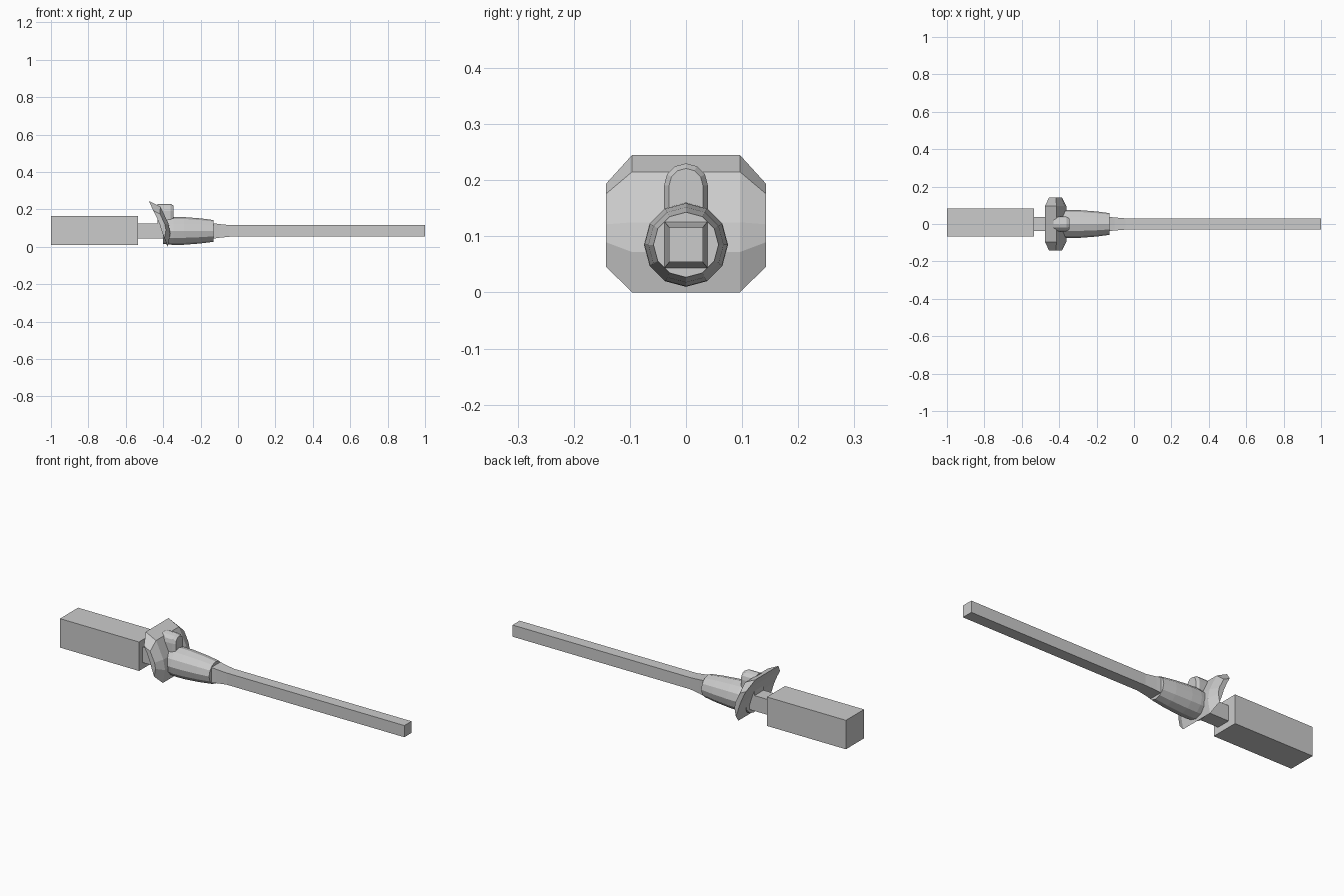
import bpy, bmesh
from math import sin, cos, pi

if "Cube" in bpy.data.objects:
    bpy.data.objects.remove(bpy.data.objects["Cube"])

AXIS_Z = 0.085


def loft(name, rings):
    """Skin equal-length rings of points and cap both ends."""
    bm = bmesh.new()
    rows = [[bm.verts.new(p) for p in ring] for ring in rings]
    n = len(rows[0])
    for a, b in zip(rows, rows[1:]):
        for i in range(n):
            j = (i + 1) % n
            bm.faces.new((a[i], a[j], b[j], b[i]))
    bm.faces.new(rows[0])
    bm.faces.new(rows[-1])
    bmesh.ops.recalc_face_normals(bm, faces=bm.faces[:])
    mesh = bpy.data.meshes.new(name)
    bm.to_mesh(mesh)
    bm.free()
    obj = bpy.data.objects.new(name, mesh)
    bpy.context.collection.objects.link(obj)
    return obj


def rect(x, hy, hz, cy=0, cz=AXIS_Z):
    return [(x, cy + sy * hy, cz + sz * hz)
            for sy, sz in ((-1, -1), (1, -1), (1, 1), (-1, 1))]


def circle(x, r, n=12):
    return [(x, r * sin(2 * pi * i / n), AXIS_Z + r * cos(2 * pi * i / n))
            for i in range(n)]


def arch(x, hw, cz, bottom):
    top = [(x, hw * cos(pi * i / 6), cz + hw * sin(pi * i / 6)) for i in range(7)]
    return top + [(x, -hw, bottom), (x, hw, bottom)]


# Large rectangular handle block
loft("handle_block", [rect(x, 0.076, 0.077, 0.008, 0.0875) for x in (-1, -0.535)])

# Square bar: neck, taper and long thin rod
loft("square_rod", [rect(-0.54, 0.038, 0.041), rect(-0.13, 0.038, 0.041),
                    rect(-0.105, 0.035, 0.037), rect(-0.045, 0.03, 0.031),
                    rect(1, 0.03, 0.031)])

# Round faceted sleeve
loft("sleeve", [circle(-0.40, 0.07), circle(-0.345, 0.075), circle(-0.29, 0.074),
                circle(-0.20, 0.067), circle(-0.13, 0.058)])

# Crescent guard, with both ends tapered
crescent = [(-0.476, 0.245), (-0.415, 0.215), (-0.372, 0.125), (-0.362, 0.072),
            (-0.375, 0.0), (-0.395, 0.05), (-0.417, 0.12), (-0.449, 0.195)]


def guard_section(y, s):
    return [(-0.42 + (x + 0.42) * s, y, 0.116 + (z - 0.116) * s) for x, z in crescent]


loft("guard", [guard_section(y, s) for y, s in
               ((-0.143, 0.6), (-0.096, 1), (0.096, 1), (0.143, 0.6))])

# Round-topped lug above the sleeve
loft("lug", [arch(-0.43, 0.039, 0.191, 0.12), arch(-0.36, 0.039, 0.191, 0.12),
             arch(-0.345, 0.03, 0.191, 0.12)])
